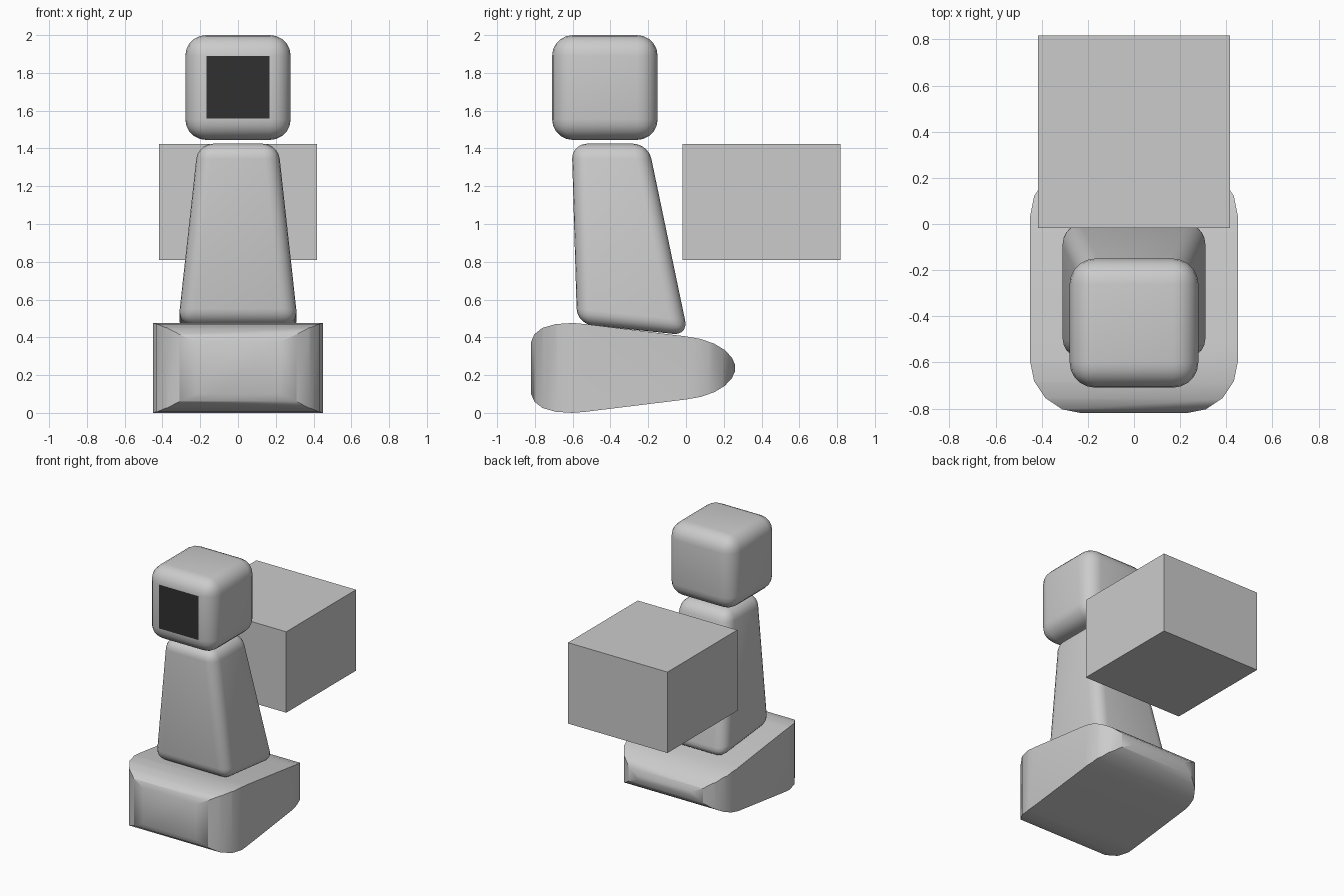
import bpy, bmesh
from math import radians, sin, cos, pi

if "Cube" in bpy.data.objects:
    bpy.data.objects.remove(bpy.data.objects["Cube"])


def make(name, verts, faces):
    bm = bmesh.new()
    vs = [bm.verts.new(v) for v in verts]
    for f in faces:
        bm.faces.new([vs[i] for i in f])
    bmesh.ops.recalc_face_normals(bm, faces=bm.faces[:])
    me = bpy.data.meshes.new(name)
    bm.to_mesh(me)
    bm.free()
    ob = bpy.data.objects.new(name, me)
    bpy.context.collection.objects.link(ob)
    return ob


def prism(name, lower, upper):
    """Join two matching closed outlines into a solid."""
    n = len(lower)
    sides = [(i, (i + 1) % n, n + (i + 1) % n, n + i) for i in range(n)]
    return make(name, lower + upper, [range(n), range(n, 2 * n)] + sides)


def rect(x, y0, y1, z0, z1):
    return [(-x, y0, z0), (x, y0, z0), (x, y1, z1), (-x, y1, z1)]


def finish(ob, bevel=0.0, angle=35):
    bpy.ops.object.select_all(action='DESELECT')
    ob.select_set(True)
    bpy.context.view_layer.objects.active = ob
    if bevel:
        m = ob.modifiers.new("bevel", 'BEVEL')
        m.width, m.segments, m.limit_method = bevel, 5, 'NONE'
    for m in list(ob.modifiers):
        bpy.ops.object.modifier_apply(modifier=m.name)
    bpy.ops.object.shade_smooth_by_angle(angle=radians(angle))


# Base: wedge side profile (mirrored about mid height) trimmed by a rounded plan
half = [(-0.82, 0.1), (-0.803, 0.06), (-0.76, 0.026), (-0.69, 0.006),
        (-0.6, 0.0), (-0.53, 0.006), (0.0, 0.071), (0.08, 0.085),
        (0.15, 0.11), (0.205, 0.143), (0.243, 0.183), (0.26, 0.222)]
profile = half + [(y, 0.476 - z) for y, z in reversed(half)]
base = prism("base", [(-0.6, y, z) for y, z in profile],
             [(0.6, y, z) for y, z in profile])

r, plan = 0.225, []
for k, (cx, cy) in enumerate([(0.225, 0.035), (-0.225, 0.035),
                              (-0.225, -0.595), (0.225, -0.595)]):
    for i in range(5):
        a = pi / 2 * (k + i / 4)
        plan.append((cx + r * cos(a), cy + r * sin(a)))
cutter = prism("base_cutter", [(x, y, -0.2) for x, y in plan],
               [(x, y, 0.8) for x, y in plan])
cutter.hide_render = True
mod = base.modifiers.new("trim", 'BOOLEAN')
mod.operation, mod.object, mod.solver = 'INTERSECT', cutter, 'EXACT'
finish(base)
bpy.data.objects.remove(cutter)

# Tapered body standing on the sloping base
body = prism("body", rect(0.318, -0.577, 0.012, 0.472, 0.41),
             rect(0.212, -0.605, -0.2, 1.425, 1.425))
finish(body, 0.08)

# Rounded head with a dark screen
head = prism("head", rect(0.279, -0.709, -0.15, 1.445, 1.445),
             rect(0.279, -0.709, -0.15, 2.0, 2.0))
finish(head, 0.11)

screen = make("screen", rect(0.166, -0.711, -0.711, 1.558, 1.89), [(0, 1, 2, 3)])
mat = bpy.data.materials.new("dark_screen")
mat.diffuse_color = (0.03, 0.03, 0.03, 1)
mat.use_nodes = True
mat.node_tree.nodes["Principled BSDF"].inputs["Base Color"].default_value = mat.diffuse_color
screen.data.materials.append(mat)

# Plain box behind
prism("rear_box", rect(0.417, -0.018, 0.817, 0.81, 0.81),
      rect(0.417, -0.018, 0.817, 1.423, 1.423))
